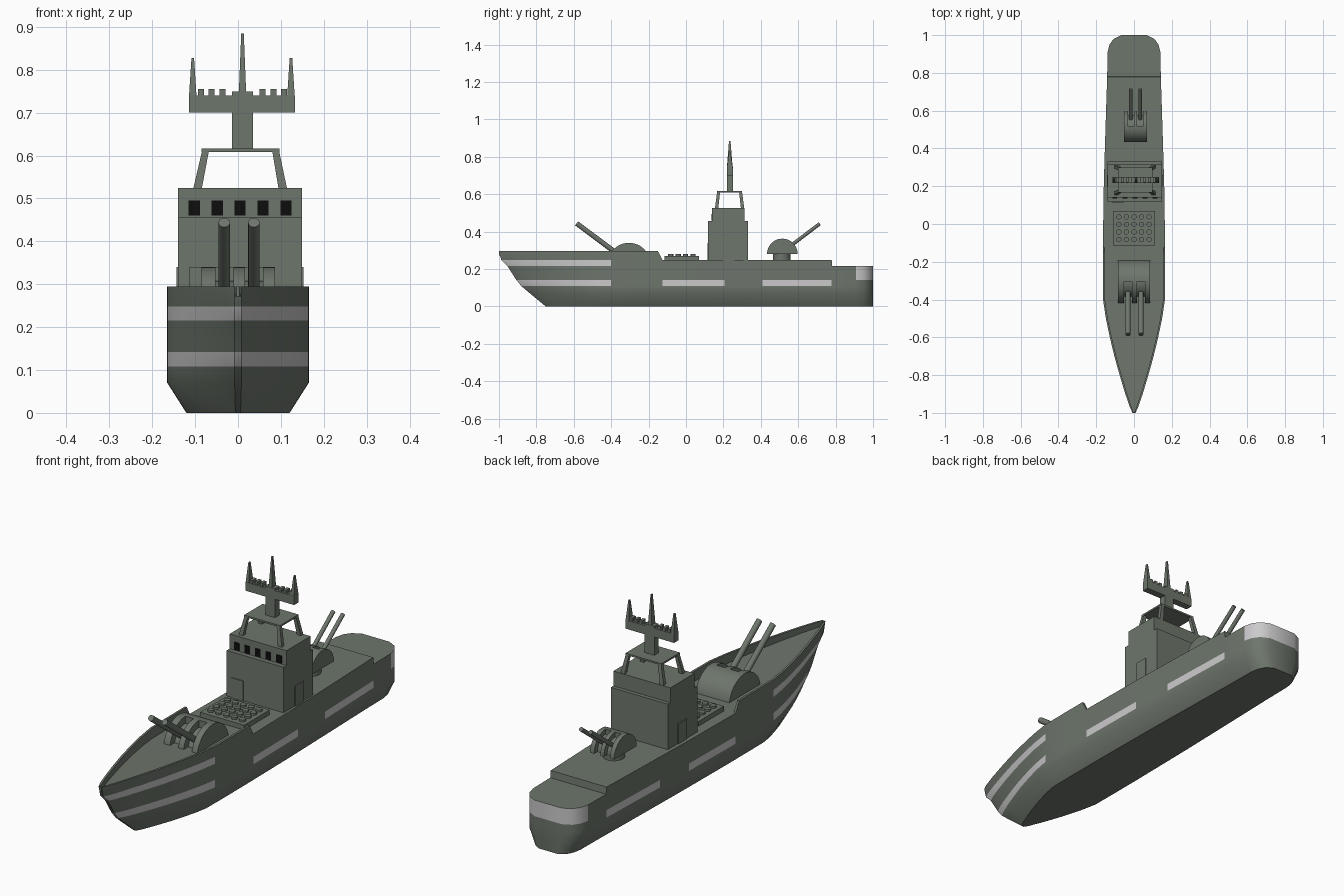
import bpy, bmesh, math
from mathutils import Vector

if "Cube" in bpy.data.objects:
    bpy.data.objects.remove(bpy.data.objects["Cube"])


def mat(name, rgb):
    m = bpy.data.materials.new(name)
    m.diffuse_color = (*rgb, 1)
    m.use_nodes = True
    m.node_tree.nodes["Principled BSDF"].inputs["Base Color"].default_value = m.diffuse_color
    return m


GREY = mat("naval_grey", (0.155, 0.18, 0.15))
PALE = mat("pale_stripe", (0.60, 0.59, 0.60))
BLACK = mat("window_black", (0.004, 0.004, 0.004))


def finish(bm, name, mats=(GREY,), smooth=None):
    bmesh.ops.recalc_face_normals(bm, faces=bm.faces)
    me = bpy.data.meshes.new(name)
    bm.to_mesh(me)
    bm.free()
    ob = bpy.data.objects.new(name, me)
    bpy.context.collection.objects.link(ob)
    for m in mats:
        me.materials.append(m)
    if smooth:
        bpy.ops.object.select_all(action='DESELECT')
        ob.select_set(True)
        bpy.context.view_layer.objects.active = ob
        bpy.ops.object.shade_smooth_by_angle(angle=math.radians(smooth))
    return ob


def add_frustum(bm, b, t):
    """Box between bottom and top rectangles, each (x0, x1, y0, y1, z)."""
    vs = [[bm.verts.new((r[i], r[j], r[4])) for i, j in ((0, 2), (1, 2), (1, 3), (0, 3))]
          for r in (b, t)]
    bm.faces.new(vs[0])
    bm.faces.new(vs[1])
    for i in range(4):
        j = (i + 1) % 4
        bm.faces.new((vs[0][i], vs[0][j], vs[1][j], vs[1][i]))


def add_box(bm, x0, x1, y0, y1, z0, z1):
    add_frustum(bm, (x0, x1, y0, y1, z0), (x0, x1, y0, y1, z1))


def add_tube(bm, p, q, r, n=16):
    p, q = Vector(p), Vector(q)
    d = q - p
    m = d.to_track_quat('Z', 'Y').to_matrix().to_4x4()
    m.translation = (p + q) / 2
    bmesh.ops.create_cone(bm, cap_ends=True, segments=n, radius1=r, radius2=r,
                          depth=d.length, matrix=m)


# Hull: lofted stations, with raked stem, bulwark round the bow and stepped decks
levels = [(0, -0.75), (0.07, -0.835), (0.108, -0.88), (0.142, -0.908),
          (0.216, -0.955), (0.248, -0.988), (0.295, -1.0)]          # height, stem y
stations = [(-1, .008), (-.97, .022), (-.9, .046), (-.8, .076), (-.7, .104), (-.6, .128),
            (-.5, .149), (-.4, .164), (-.27, .165), (-.15, .165), (-.125, .165),
            (.205, .16), (.41, .154), (.6, .148), (.779, .142), (.782, .142),
            (.91, .140), (.95, .130), (.98, .108), (1.0, .068)]     # y, half width


def rim(y):
    return 0.295 if y < -0.14 else (0.248 if y < 0.78 else 0.216)


def deck(y):
    return 0.248 + max(0, -0.4 - y) * 0.04 if y < -0.14 else rim(y)


def striped(k, y):
    if k == 2:
        return y < -.4 or -.125 < y < .205 or .41 < y < .78
    return (k == 4 and y < -.4) or (k == 3 and y > .91)


bm = bmesh.new()
rows = []
for y, w in stations:
    pair = []
    for s in (-1, 1):
        pts = []
        for k, (z, stem) in enumerate(levels):
            yy = y if y > -.4 else stem + (y + 1) / 0.6 * (-.4 - stem)
            pts.append((s * w * (0.73 if k == 0 else 1), yy, min(z, rim(y))))
        wi = w - min(.01, .5 * w)
        pts += [(s * wi, y, rim(y)), (s * wi, y, deck(y))]
        pair.append([bm.verts.new(p) for p in pts])
    rows.append(pair)
n = len(rows[0][0])
for i in range(len(rows) - 1):
    a, b = rows[i], rows[i + 1]
    ym = (stations[i][0] + stations[i + 1][0]) / 2
    for s in (0, 1):
        for k in range(n - 1):
            f = bm.faces.new((a[s][k], b[s][k], b[s][k + 1], a[s][k + 1]))
            f.material_index = int(striped(k, ym))
    for k in (0, n - 1):
        bm.faces.new((a[0][k], b[0][k], b[1][k], a[1][k]))
for r, y in ((rows[0], -1), (rows[-1], 1)):
    for k in range(n - 1):
        f = bm.faces.new((r[0][k], r[1][k], r[1][k + 1], r[0][k + 1]))
        f.material_index = int(striped(k, y))
bmesh.ops.remove_doubles(bm, verts=bm.verts, dist=0.0005)
finish(bm, "hull", (GREY, PALE), 40)

# Bridge tower, with a narrower upper deck
bm = bmesh.new()
add_box(bm, -.14, .149, .118, .332, .24, .457)
add_box(bm, -.14, .149, .139, .314, .457, .525)
finish(bm, "bridge_tower")

# Bridge windows
bm = bmesh.new()
for i in range(5):
    x = .005 + (i - 2) * .0535
    add_box(bm, x - .013, x + .013, .136, .141, .46, .495)
finish(bm, "bridge_windows", (BLACK,))

# Doors on the front and both sides
bm = bmesh.new()
add_box(bm, -.113, -.055, .114, .12, .248, .34)
add_box(bm, -.144, -.138, .198, .26, .248, .34)
add_box(bm, .147, .153, .198, .26, .248, .34)
finish(bm, "doors")

# Mast platform on four leaning legs
bm = bmesh.new()
add_box(bm, -.085, .097, .166, .300, .608, .616)
for s in (-1, 1):
    for t in (-1, 1):
        bx, by = .005 + s * .1, .233 + t * .07
        tx, ty = .006 + s * .082, .233 + t * .059
        add_frustum(bm, (bx - .01, bx + .01, by - .009, by + .009, .52),
                    (tx - .008, tx + .008, ty - .008, ty + .008, .61))
finish(bm, "mast_platform")

# Mast with cross arm, teeth and antenna spikes
bm = bmesh.new()
cx, cy = .0105, .234
add_box(bm, cx - .0245, cx + .0245, cy - .016, cy + .016, .61, .749)
add_box(bm, cx - .125, cx + .122, cy - .016, cy + .016, .70, .74)
for s in (-1, 1):
    for d in (.047, .072, .097):
        add_box(bm, cx + s * d - .007, cx + s * d + .007, cy - .014, cy + .014, .74, .755)
for dx, top in ((-.116, .828), (0, .885), (.113, .828)):
    x = cx + dx
    add_frustum(bm, (x - .009, x + .009, cy - .016, cy + .016, .735),
                (x - .003, x + .003, cy - .004, cy + .004, top))
finish(bm, "radar_mast")

# Missile hatch panel with round lids
bm = bmesh.new()
add_box(bm, -.112, .112, -.115, .07, .24, .270)
for i in range(5):
    for j in range(4):
        x, y = (i - 2) * .04, -.022 + (j - 1.5) * .04
        add_tube(bm, (x, y, .265), (x, y, .279), .014, 12)
finish(bm, "missile_hatches")


def turret(name, d, y, z, r, xs, muzzle, br):
    """Half-drum house with two barrel slots; xs are the segment edges."""
    bm = bmesh.new()
    for i in range(len(xs) - 1):
        prof = []
        for k in range(25):
            a = math.pi * k / 24
            rr = r * .72 if i % 2 and k <= 12 else r
            if i % 2 and k == 12:
                prof.append((y, z + rr))
                rr = r
            prof.append((y + d * rr * math.cos(a), z + rr * math.sin(a)))
        f = bm.faces.new([bm.verts.new((xs[i], *p)) for p in prof])
        ex = bmesh.ops.extrude_face_region(bm, geom=[f])["geom"]
        bmesh.ops.translate(bm, vec=(xs[i + 1] - xs[i], 0, 0),
                            verts=[v for v in ex if isinstance(v, bmesh.types.BMVert)])
        if not f.is_valid:
            continue
    # close any open ends left by extrusion
    bmesh.ops.holes_fill(bm, edges=[e for e in bm.edges if e.is_boundary], sides=0)
    finish(bm, name + "_turret", smooth=30)
    bm = bmesh.new()
    for i in (1, 3):
        x = (xs[i] + xs[i + 1]) / 2
        add_tube(bm, (x, y, z + .01), (x, *muzzle), br)
    finish(bm, name + "_barrels", smooth=30)


# Gun turrets fore and aft
turret("front", -1, -.305, .225, .115, (-.085, -.053, -.011, .016, .058, .086),
       (-.585, .444), .0135)
turret("aft", 1, .515, .28, .082, (-.053, -.032, -.001, .017, .048, .069),
       (.715, .442), .0095)

# Pedestal under the aft turret
bm = bmesh.new()
add_tube(bm, (.008, .512, .24), (.008, .512, .285), .047, 24)
finish(bm, "aft_pedestal", smooth=30)
